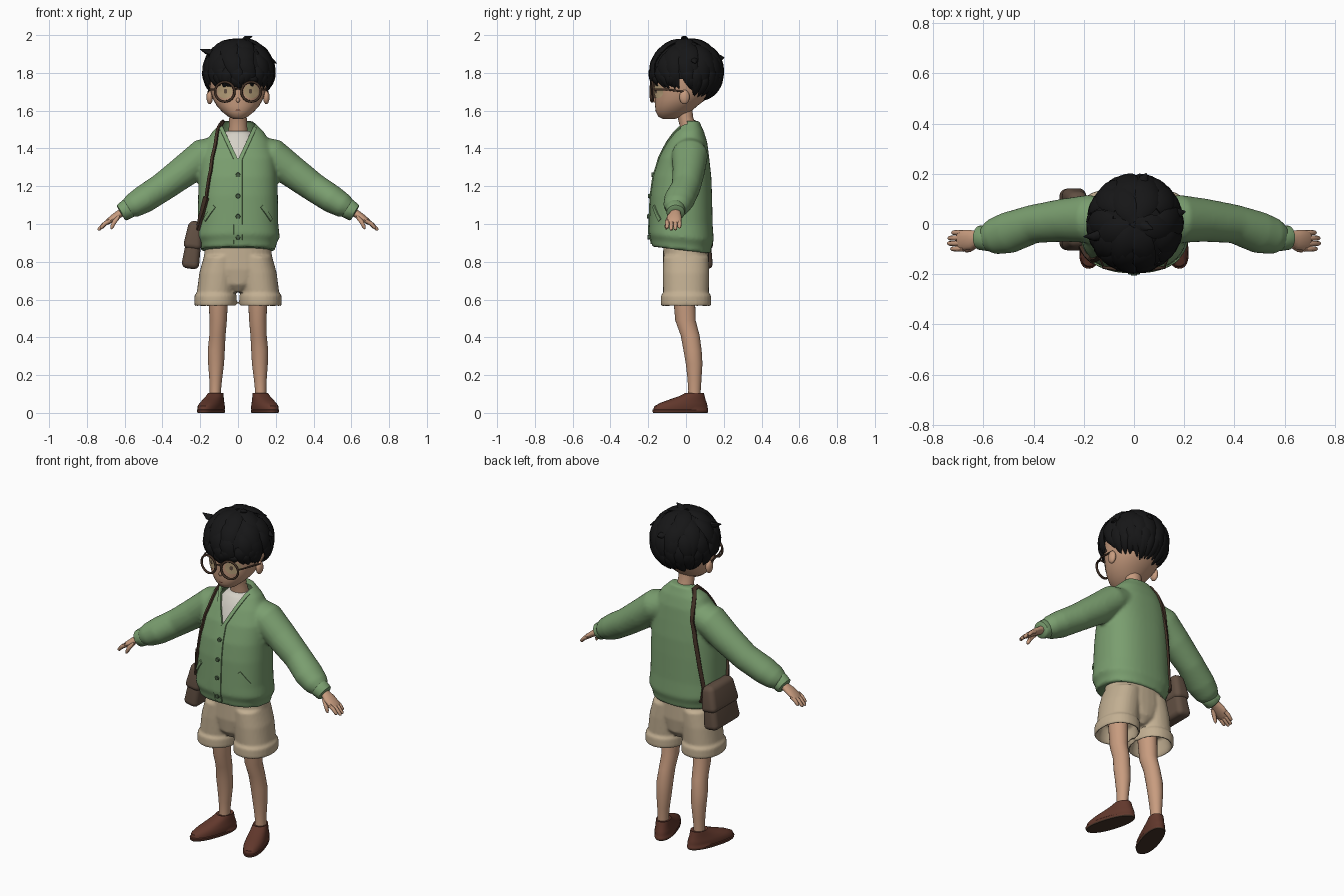
import bpy, bmesh, math, random
from mathutils import Vector as V, Matrix
from mathutils.bvhtree import BVHTree

if "Cube" in bpy.data.objects:
    bpy.data.objects.remove(bpy.data.objects["Cube"])

random.seed(4)
move = Matrix.Translation

def material(name, *rgb):
    m = bpy.data.materials.new(name)
    m.diffuse_color = (*[((c / 255 + 0.055) / 1.055) ** 2.4 for c in rgb], 1)
    m.use_nodes = True
    m.node_tree.nodes["Principled BSDF"].inputs["Base Color"].default_value = m.diffuse_color
    return m

GREEN = material("cardigan green", 122, 158, 111)
DARKGREEN = material("button green", 72, 94, 66)
KHAKI = material("shorts khaki", 194, 175, 146)
SKIN = material("skin", 200, 156, 127)
HAIR = material("hair black", 22, 22, 23)
SHOE = material("shoe brown", 98, 56, 44)
BAG = material("bag brown", 97, 79, 66)
SHIRT = material("shirt white", 212, 208, 198)
EYE = material("eye tan", 186, 162, 124)
DARK = material("dark trim", 68, 50, 39)

def finish(name, bm, *mats, angle=45):
    """Turn a bmesh into a smooth-shaded object with sharp edges kept."""
    bmesh.ops.recalc_face_normals(bm, faces=bm.faces)
    for f in bm.faces:
        f.smooth = True
    for e in bm.edges:
        e.smooth = e.calc_face_angle(0) < math.radians(angle)
    me = bpy.data.meshes.new(name)
    bm.to_mesh(me)
    for m in mats:
        me.materials.append(m)
    ob = bpy.data.objects.new(name, me)
    bpy.context.collection.objects.link(ob)
    return ob

def fuse(bm, voxel, rounds):
    """Merge overlapping volumes into one soft surface."""
    base = finish("base", bm)
    mod = base.modifiers.new("fuse", 'REMESH')
    mod.mode, mod.voxel_size = 'VOXEL', voxel
    mod = base.modifiers.new("soften", 'SMOOTH')
    mod.factor, mod.iterations = .5, rounds
    out = bmesh.new()
    out.from_mesh(bpy.data.meshes.new_from_object(base.evaluated_get(bpy.context.evaluated_depsgraph_get())))
    bpy.data.objects.remove(base)
    return out

def bridge(bm, rings):
    """Join rings of points with quads and close both ends."""
    vs = [[bm.verts.new(p) for p in r] for r in rings]
    n = len(vs[0])
    for a, b in zip(vs, vs[1:]):
        for i in range(n):
            bm.faces.new((a[i], a[(i + 1) % n], b[(i + 1) % n], b[i]))
    bm.faces.new(vs[0])
    bm.faces.new(vs[-1])

def loft(bm, rings, n=32, p=2.0):
    """Stack of superellipses: (cx, cy, z, rx, ry, tilt)."""
    out = []
    for cx, cy, z, rx, ry, *tilt in rings:
        cs = [(math.cos(math.tau * i / n), math.sin(math.tau * i / n)) for i in range(n)]
        xy = [(rx * math.copysign(abs(c) ** (2 / p), c), ry * math.copysign(abs(s) ** (2 / p), s)) for c, s in cs]
        out.append([V((cx + x, cy + y, z + y * sum(tilt))) for x, y in xy])
    bridge(bm, out)

def sweep(bm, path, n=12, centre=None):
    """Elliptical tube along (x, y, z, side radius, up radius)."""
    pts, out = [V(q[:3]) for q in path], []
    for i, q in enumerate(path):
        t = (pts[min(i + 1, len(pts) - 1)] - pts[max(i - 1, 0)]).normalized()
        side = t.cross(pts[i] - centre if centre else V((0, 0, 1))).normalized()
        up, turns = side.cross(t), [math.tau * j / n for j in range(n)]
        out.append([pts[i] + side * q[3] * math.cos(a) + up * q[4] * math.sin(a) for a in turns])
    bridge(bm, out)

def ribbon(name, pts, width, thick, mat, tree, steps=6):
    """Flat band that hugs a surface."""
    dense = [a.lerp(b, k / steps) for a, b in zip(pts, pts[1:]) for k in range(steps)] + [pts[-1]]
    hits, rings = [tree.find_nearest(p)[:2] for p in dense], []
    for i, (p, no) in enumerate(hits):
        t = (hits[min(i + 1, len(hits) - 1)][0] - hits[max(i - 1, 0)][0]).normalized()
        w = t.cross(no).normalized() * width / 2
        rings.append([p - w - no * .004, p + w - no * .004, p + w * .9 + no * thick, p - w * .9 + no * thick])
    bm = bmesh.new()
    bridge(bm, rings)
    finish(name, bm, mat)

# cardigan: torso and sleeves fused, then the V neck is cut open
bm = bmesh.new()
loft(bm, [(0, -.025, .862, .198, .155, -.12), (0, -.025, .895, .203, .16, -.12), (0, -.025, .93, .221, .172, -.1),
          (0, -.027, 1.0, .213, .168), (0, -.025, 1.15, .211, .163), (0, -.02, 1.25, .207, .154), (0, -.01, 1.35, .2, .133),
          (0, .005, 1.43, .172, .108), (0, .015, 1.49, .135, .08), (0, .02, 1.525, .098, .058), (0, .022, 1.545, .078, .05)], 48, 2.4)
for s in (-1, 1):
    sweep(bm, [(s * x, y, z, a, b) for x, y, z, a, b in (
        (.08, .02, 1.40, .08, .07), (.18, .02, 1.365, .096, .09), (.28, .015, 1.283, .086, .086), (.40, 0, 1.195, .077, .077),
        (.50, -.035, 1.13, .083, .074), (.56, -.05, 1.095, .072, .064), (.595, -.055, 1.077, .05, .046))], 24)
bm = fuse(bm, .01, 5)
body = BVHTree.FromBMesh(bm)
K, Z0 = .46, 1.335                                    # V neck slope and lowest point
for s in (-1, 1):
    zone = [f for f in bm.faces if f.calc_center_median().y < .03 and f.calc_center_median().z > 1.3]
    geom = zone + list({e for f in zone for e in f.edges}) + list({v for f in zone for v in f.verts})
    bmesh.ops.bisect_plane(bm, geom=geom, plane_co=(0, 0, Z0), plane_no=(s, 0, -K))
gone = [f for f in bm.faces if (c := f.calc_center_median()).y < .01 and abs(c.x) < K * (c.z - Z0)]
bmesh.ops.delete(bm, geom=gone, context='FACES')
finish("cardigan", bm, GREEN)

def surf(x, z, side=-1):
    """Point on the cardigan front (-1) or back (1)."""
    return body.ray_cast(V((x, side, z)), V((0, -side, 0)))[0] or V((x, 0, z))

# cardigan trim: button band, neck bands, pockets, buttons
ribbon("button_band", [surf(0, z) for z in (1.345, 1.25, 1.15, 1.05, .97, .93, .895)], .05, .005, GREEN, body)
for s in (-1, 1):
    ribbon("neck_band", [surf(s * (K * (z - Z0) + .009), z) for z in (1.335, 1.38, 1.43, 1.48, 1.51)], .022, .006, GREEN, body)
    ribbon("pocket", [surf(s * x, z) for x, z in ((.125, 1.095), (.15, 1.06), (.175, 1.02))], .022, .006, GREEN, body)
for z in (1.26, 1.148, 1.04, .93):
    bm = bmesh.new()
    bmesh.ops.create_cone(bm, cap_ends=True, segments=16, radius1=.013, radius2=.011, depth=.012,
                          matrix=move(surf(0, z) + V((0, -.007, 0))) @ Matrix.Rotation(math.pi / 2, 4, 'X'))
    finish("button", bm, DARKGREEN)

# shirt under the cardigan
bm = bmesh.new()
loft(bm, [(0, -.025, 1.25, .12, .12), (0, -.019, 1.35, .12, .108), (0, -.009, 1.43, .11, .082),
          (0, -.001, 1.475, .078, .064), (0, .004, 1.493, .06, .05)], 32, 2.3)
finish("shirt", bm, SHIRT)

# sleeve cuffs, hands
for s in (-1, 1):
    bm = bmesh.new()
    sweep(bm, [(s * x, -.055, z, a, a) for x, z, a in ((.57, 1.09, .048), (.58, 1.083, .053), (.615, 1.06, .048), (.62, 1.057, .04))], 20)
    finish("cuff", bm, GREEN)
    bm = bmesh.new()
    sweep(bm, [(s * x, y, z, a, b) for x, y, z, a, b in ((.59, -.055, 1.075, .028, .024), (.625, -.057, 1.055, .029, .021),
               (.65, -.062, 1.04, .039, .019), (.69, -.066, 1.011, .041, .015), (.7, -.067, 1.003, .034, .01))], 16)
    for i, end in enumerate((.73, .742, .74, .726)):       # fingers, front to back
        y, drop = -.099 + .0215 * i, (end - .68) * .78
        sweep(bm, [(s * .678, y, 1.018, .0115, .012), (s * (.678 + end) / 2, y, 1.02 - drop * .45, .011, .011),
                   (s * (end - .006), y, 1.016 - drop * .92, .009, .009), (s * end, y, 1.016 - drop, .004, .004)], 8)
    sweep(bm, [(s * .633, -.085, 1.04, .013, .013), (s * .655, -.1, 1.01, .012, .012),
               (s * .667, -.104, .985, .01, .01), (s * .671, -.105, .973, .004, .004)], 8)
    finish("hand", bm, SKIN)

# shorts with turned-up hems, fused
bm = bmesh.new()
loft(bm, [(0, 0, .64, .04, .08), (0, 0, .68, .11, .112), (0, 0, .76, .19, .123), (0, 0, .89, .172, .12)], 32, 2.2)
for s in (-1, 1):
    loft(bm, [(s * x, 0, z, a, b) for x, z, a, b in (
        (.115, .66, .085, .1), (.117, .58, .097, .114), (.119, .562, .106, .126), (.119, .572, .113, .134), (.119, .622, .112, .133),
        (.117, .634, .102, .12), (.116, .645, .101, .121), (.105, .74, .1, .123), (.09, .83, .09, .12))], 32, 2.2)
finish("shorts", fuse(bm, .008, 3), KHAKI)

for s in (-1, 1):
    bm = bmesh.new()
    loft(bm, [(s * x, y, z, a, b) for x, y, z, a, b in (
        (.12, .043, .05, .03, .034), (.12, .045, .12, .03, .033), (.118, .045, .18, .034, .037), (.116, .043, .26, .042, .044),
        (.115, .035, .33, .045, .048), (.109, .022, .41, .043, .05), (.105, -.003, .49, .046, .054), (.103, -.015, .7, .055, .06))], 24)
    finish("leg", bm, SKIN)
    # loafer with dark sole, toes turned out
    turn = move((s * .12, .04, 0)) @ Matrix.Rotation(s * math.radians(18), 4, 'Z')
    bm = bmesh.new()
    loft(bm, [(0, -.074, 0, .054, .15), (0, -.074, .006, .057, .153), (0, -.074, .016, .058, .154), (0, -.072, .019, .055, .15),
              (0, -.07, .036, .056, .147), (0, -.055, .054, .052, .126), (0, -.035, .07, .047, .1), (0, -.01, .088, .043, .07),
              (0, .005, .105, .039, .05), (0, .006, .102, .033, .044)], 32, 2.2)
    bm.transform(turn)
    for f in bm.faces:
        f.material_index = int(f.calc_center_median().z < .004)
    top = BVHTree.FromBMesh(bm)
    finish("shoe", bm, SHOE, DARK)
    arch = ((-.06, .035), (-.045, .07), (0, .09), (.045, .07), (.06, .035))
    ribbon("shoe_saddle", [turn @ V((x, -.09, z)) for x, z in arch], .034, .005, SHOE, top)

# head, neck, ears, nose
bm = bmesh.new()
loft(bm, [(0, -.09, 1.557, .025, .035), (0, -.085, 1.568, .052, .062), (0, -.067, 1.595, .085, .093), (0, -.052, 1.625, .112, .112),
          (0, -.03, 1.66, .132, .136), (0, -.01, 1.71, .148, .157), (0, -.003, 1.78, .155, .166), (0, 0, 1.86, .145, .15),
          (0, 0, 1.93, .09, .1)], 32, 2.1)
face = BVHTree.FromBMesh(bm)
loft(bm, [(0, .02, 1.46, .055, .05), (0, .01, 1.52, .048, .043), (0, -.005, 1.57, .046, .041), (0, -.015, 1.63, .05, .05)], 24)
for loc, size in (((-.15, -.008, 1.672), (.017, .027, .038)), ((.15, -.008, 1.672), (.017, .027, .038)), ((0, -.164, 1.655), (.01, .014, .013))):
    bmesh.ops.create_uvsphere(bm, u_segments=16, v_segments=10, radius=1, matrix=move(loc) @ Matrix.Diagonal((*size, 1)))
finish("head", bm, SKIN)

def face_plate(name, x, z, rx, rz, lift, mat):
    """Thin oval laid on the face."""
    bm = bmesh.new()
    bmesh.ops.create_circle(bm, cap_ends=True, segments=24, radius=1)
    bmesh.ops.poke(bm, faces=bm.faces)
    for v in bm.verts:
        px, pz = x + v.co.x * rx, z + v.co.y * rz
        v.co = face.ray_cast(V((px, -1, pz)), V((0, 1, 0)))[0] + V((0, -lift, 0))
    finish(name, bm, mat)

# mouth, eyes, round glasses
face_plate("mouth", 0, 1.603, .014, .003, .003, SHOE)
bm = bmesh.new()
for s in (-1, 1):
    face_plate("eye", s * .07, 1.703, .04, .038, .004, EYE)
    face_plate("iris", s * .066, 1.703, .009, .013, .007, BAG)
    bpy.ops.mesh.primitive_torus_add(major_radius=.052, minor_radius=.0065, major_segments=32, minor_segments=8,
                                     location=(s * .07, -.18, 1.7), rotation=(math.pi / 2, 0, s * .14))
    rim = bpy.context.object
    rim.name = "glasses_rim"
    rim.data.materials.append(DARK)
    rim.data.shade_smooth()
    sweep(bm, [(s * .12, -.174, 1.712, .004, .005), (s * .15, -.1, 1.712, .004, .005), (s * .158, -.01, 1.7, .004, .005)], 8)
sweep(bm, [(-.02, -.184, 1.712, .005, .005), (0, -.188, 1.718, .005, .005), (.02, -.184, 1.712, .005, .005)], 8)
finish("glasses_frame", bm, DARK)

# hair: cap plus tapering locks that flow from the crown
C, R = V((.004, .003, 1.805)), V((.179, .185, .17))

def hairline(ph):
    return math.radians(116 + 33 * max(0, math.sin(ph)) ** .7)

bm = bmesh.new()
bmesh.ops.create_uvsphere(bm, u_segments=40, v_segments=28, radius=1, matrix=move(C) @ Matrix.Diagonal((*R, 1)))
ang = lambda d: math.acos(max(-1, min(1, d.z / R.z))) - hairline(math.atan2(d.y, d.x))
bmesh.ops.delete(bm, geom=[f for f in bm.faces if ang(f.calc_center_median() - C) > -.2], context='FACES')
for start, count, length, w in ((4, 6, 75, .05), (30, 10, 70, .05), (55, 14, 70, .045), (80, 20, 70, .036), (94, 22, 70, .03)):
    for i in range(count):
        ph = math.tau * (i + random.uniform(-.25, .25)) / count
        t0 = math.radians(start + random.uniform(-5, 5))
        t1 = min(t0 + math.radians(length), hairline(ph) + random.uniform(-.05, .1))
        swirl, flick, path = random.uniform(-.2, .35), random.uniform(0, .05), []
        for k in range(9):
            t = k / 8
            th, az, r = t0 + (t1 - t0) * t, ph + swirl * t, 1 + .02 * math.sin(math.pi * t) + flick * t * t
            q = C + V((R.x * math.sin(th) * math.cos(az), R.y * math.sin(th) * math.sin(az), R.z * math.cos(th))) * r
            taper = max(.04, min(1, .45 + 2 * t) * (1 - t ** 2.5))
            path.append((*q, w * taper, .014 * taper))
        sweep(bm, path, 8, C)
for a, b, c in (((.03, 0, 1.955), (.045, -.01, 1.985), (.075, -.02, 1.992)), ((.14, .03, 1.86), (.18, .045, 1.865), (.205, .05, 1.85)),
                ((-.11, -.04, 1.9), (-.165, -.05, 1.912), (-.2, -.05, 1.925)), ((.03, .15, 1.88), (.04, .185, 1.88), (.05, .202, 1.88))):
    sweep(bm, [(*a, .03, .022), (*b, .019, .014), (*c, .002, .002)], 8, C)
finish("hair", bm, HAIR)

# shoulder bag with flap and strap
for name, size, off in (("bag_body", (.095, .25, .245), (0, 0, 0)), ("bag_flap", (.102, .256, .15), (-.002, 0, .056))):
    bm = bmesh.new()
    bmesh.ops.create_cube(bm, size=1, matrix=move(off) @ Matrix.Diagonal((*size, 1)))
    for v in bm.verts:                                # narrower towards the top
        if v.co.z > .1:
            v.co.x, v.co.y = v.co.x * .72, v.co.y * .84
    bmesh.ops.bevel(bm, geom=bm.edges[:], offset=.03, segments=5, profile=.5, affect='EDGES')
    bm.transform(move((-.238, .018, .885)) @ Matrix.Rotation(math.radians(8), 4, 'Y'))
    finish(name, bm, BAG, angle=60)
front = [V((-.215, -.09, .97)), surf(-.185, 1.06), surf(-.165, 1.14)]
ribbon("strap_front", front + [surf(-.143, 1.28), surf(-.118, 1.42), V((-.1, .0, 1.56))], .018, .009, DARK, body)
ribbon("strap_back", [V((-.1, .0, 1.56)), V((-.1, .05, 1.56)), surf(-.11, 1.44, 1), surf(-.135, 1.27, 1), surf(-.16, 1.1, 1),
                      surf(-.178, .98, 1), V((-.2, .13, .88))], .024, .01, DARK, body)
ribbon("strap_tab", front, .032, .013, DARK, body)
